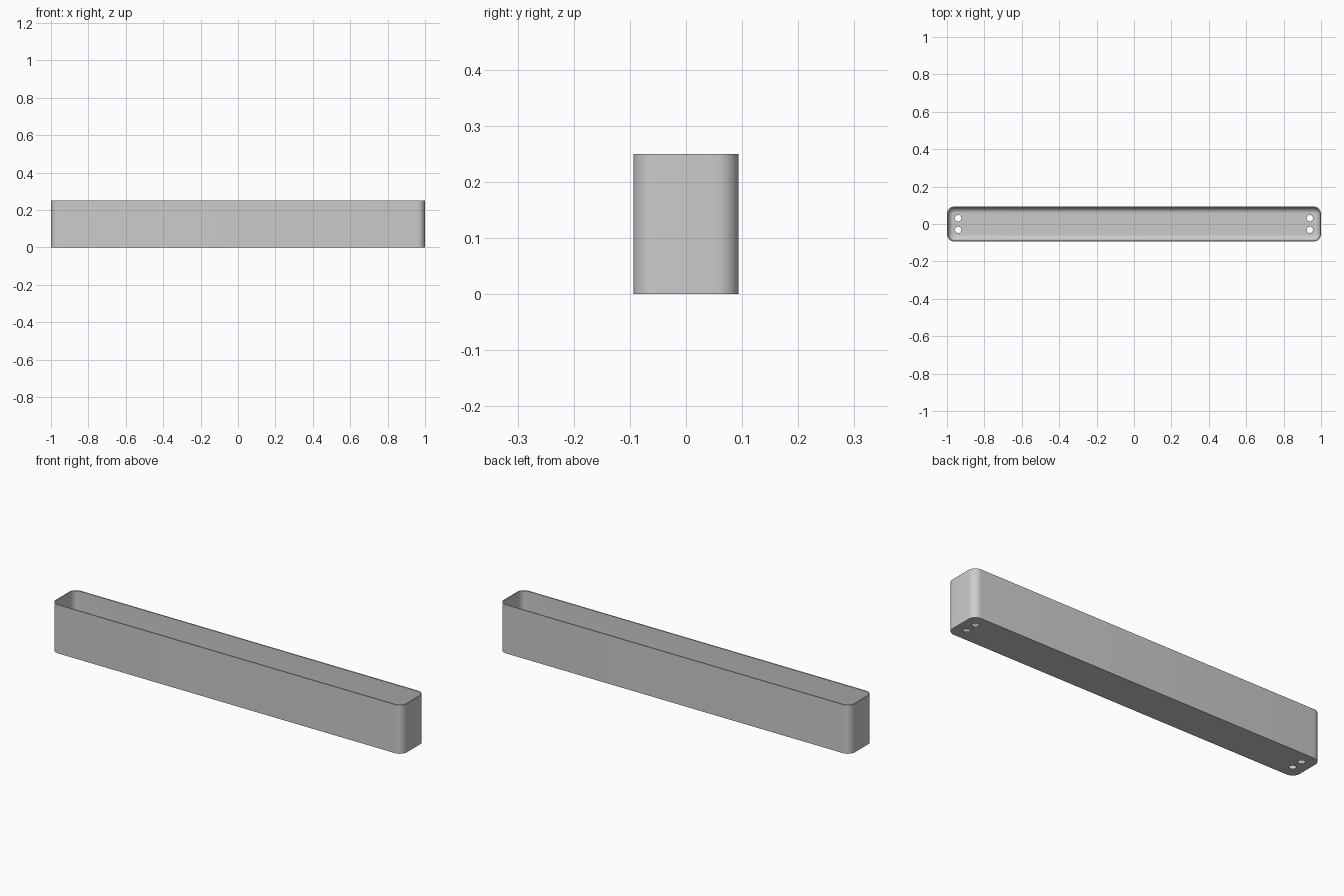
import bpy
import bmesh
import math

LENGTH, DEPTH, HEIGHT = 2.0, 0.188, 0.25
CORNER, WALL, FILLET = 0.04, 0.006, 0.03
HOLE_X, HOLE_Y, HOLE_RADIUS = 0.94, 0.031, 0.017
STEPS = 8

cube = bpy.data.objects.get("Cube")
if cube:
    bpy.data.objects.remove(cube, do_unlink=True)

grey = bpy.data.materials.new("plain grey")
grey.use_nodes = True
grey.diffuse_color = (0.6, 0.6, 0.6, 1)
grey.node_tree.nodes["Principled BSDF"].inputs["Base Color"].default_value = grey.diffuse_color


def rounded_ring(bm, inset, z):
    """Rounded rectangle of vertices, moved inward by inset."""
    radius = CORNER - inset
    cx, cy = LENGTH / 2 - CORNER, DEPTH / 2 - CORNER
    ring = []
    for quarter, (sx, sy) in enumerate([(1, 1), (-1, 1), (-1, -1), (1, -1)]):
        for i in range(STEPS + 1):
            a = (quarter + i / STEPS) * math.pi / 2
            ring.append(bm.verts.new((sx * cx + radius * math.cos(a),
                                      sy * cy + radius * math.sin(a), z)))
    return ring


def new_object(name, bm):
    bmesh.ops.recalc_face_normals(bm, faces=bm.faces)
    mesh = bpy.data.meshes.new(name)
    bm.to_mesh(mesh)
    bm.free()
    obj = bpy.data.objects.new(name, mesh)
    bpy.context.collection.objects.link(obj)
    return obj


# Open tray: outer wall, rim, inner wall and rounded inner floor edge
profile = [(0, 0), (0, HEIGHT), (WALL, HEIGHT)]
for i in range(STEPS + 1):
    a = i / STEPS * math.pi / 2
    profile.append((WALL + FILLET * (1 - math.cos(a)), WALL + FILLET * (1 - math.sin(a))))

bm = bmesh.new()
rings = [rounded_ring(bm, inset, z) for inset, z in profile]
for low, high in zip(rings, rings[1:]):
    for i in range(len(low)):
        j = (i + 1) % len(low)
        bm.faces.new((low[i], low[j], high[j], high[i]))
bm.faces.new(rings[0])
bm.faces.new(rings[-1])
tray = new_object("tray", bm)
tray.data.materials.append(grey)

# Drain holes: a pair at each end of the floor
bm = bmesh.new()
for sx in (-1, 1):
    for sy in (-1, 1):
        made = bmesh.ops.create_cone(bm, cap_ends=True, segments=24, radius1=HOLE_RADIUS,
                                     radius2=HOLE_RADIUS, depth=0.1)
        bmesh.ops.translate(bm, verts=made["verts"], vec=(sx * HOLE_X, sy * HOLE_Y, 0))
cutter = new_object("hole_cutter", bm)
cutter.data.materials.append(grey)
cutter.hide_render = True

cut = tray.modifiers.new("drain holes", "BOOLEAN")
cut.operation = "DIFFERENCE"
cut.solver = "EXACT"
cut.object = cutter
bpy.ops.object.select_all(action="DESELECT")
tray.select_set(True)
bpy.context.view_layer.objects.active = tray
bpy.ops.object.modifier_apply(modifier=cut.name)
bpy.data.objects.remove(cutter, do_unlink=True)

bpy.ops.object.shade_smooth_by_angle(angle=math.radians(35))
